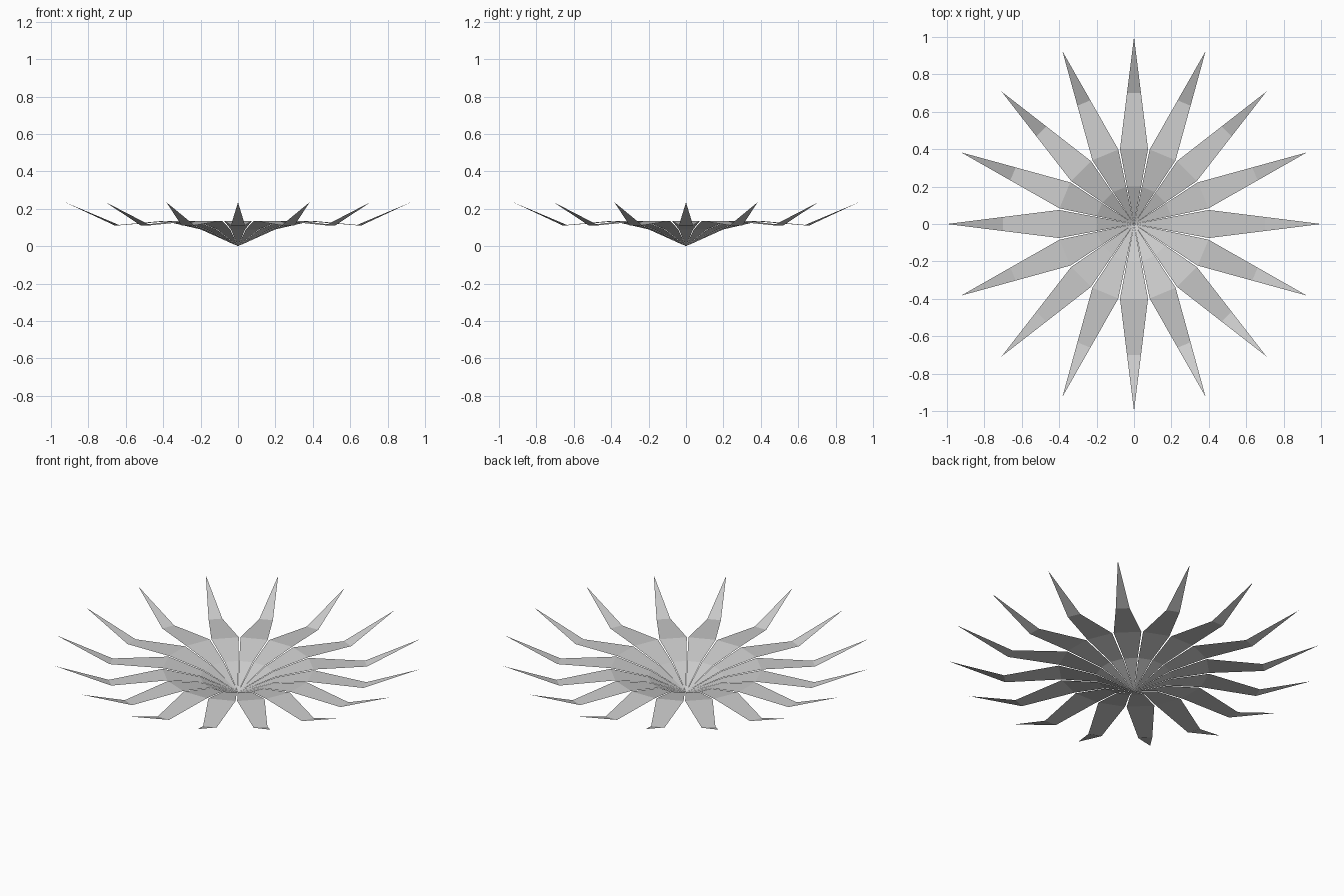
import bpy, bmesh, math
from mathutils import Matrix

if "Cube" in bpy.data.objects:
    bpy.data.objects.remove(bpy.data.objects["Cube"])

# petal profile: (radius, half width, height)
PROFILE = [(0.2, 0.0375, 0.09), (0.4, 0.075, 0.136), (0.7, 0.0375, 0.112)]
TIP = (1.0, 0, 0.235)
COUNT = 16


def make_petal(index):
    bm = bmesh.new()
    root = bm.verts.new((0, 0, 0))
    rows = [(bm.verts.new((r, -w, z)), bm.verts.new((r, w, z))) for r, w, z in PROFILE]
    tip = bm.verts.new(TIP)
    # thin sheet creased across its width, pointed at both ends
    bm.faces.new((root, rows[0][0], rows[0][1]))
    for a, b in zip(rows, rows[1:]):
        bm.faces.new((a[0], b[0], b[1], a[1]))
    bm.faces.new((rows[-1][0], tip, rows[-1][1]))
    bm.transform(Matrix.Rotation(index * 2 * math.pi / COUNT, 4, 'Z'))
    mesh = bpy.data.meshes.new("petal")
    bm.to_mesh(mesh)
    bm.free()
    obj = bpy.data.objects.new(f"petal_{index + 1:02d}", mesh)
    bpy.context.collection.objects.link(obj)


# ring of petals
for i in range(COUNT):
    make_petal(i)
